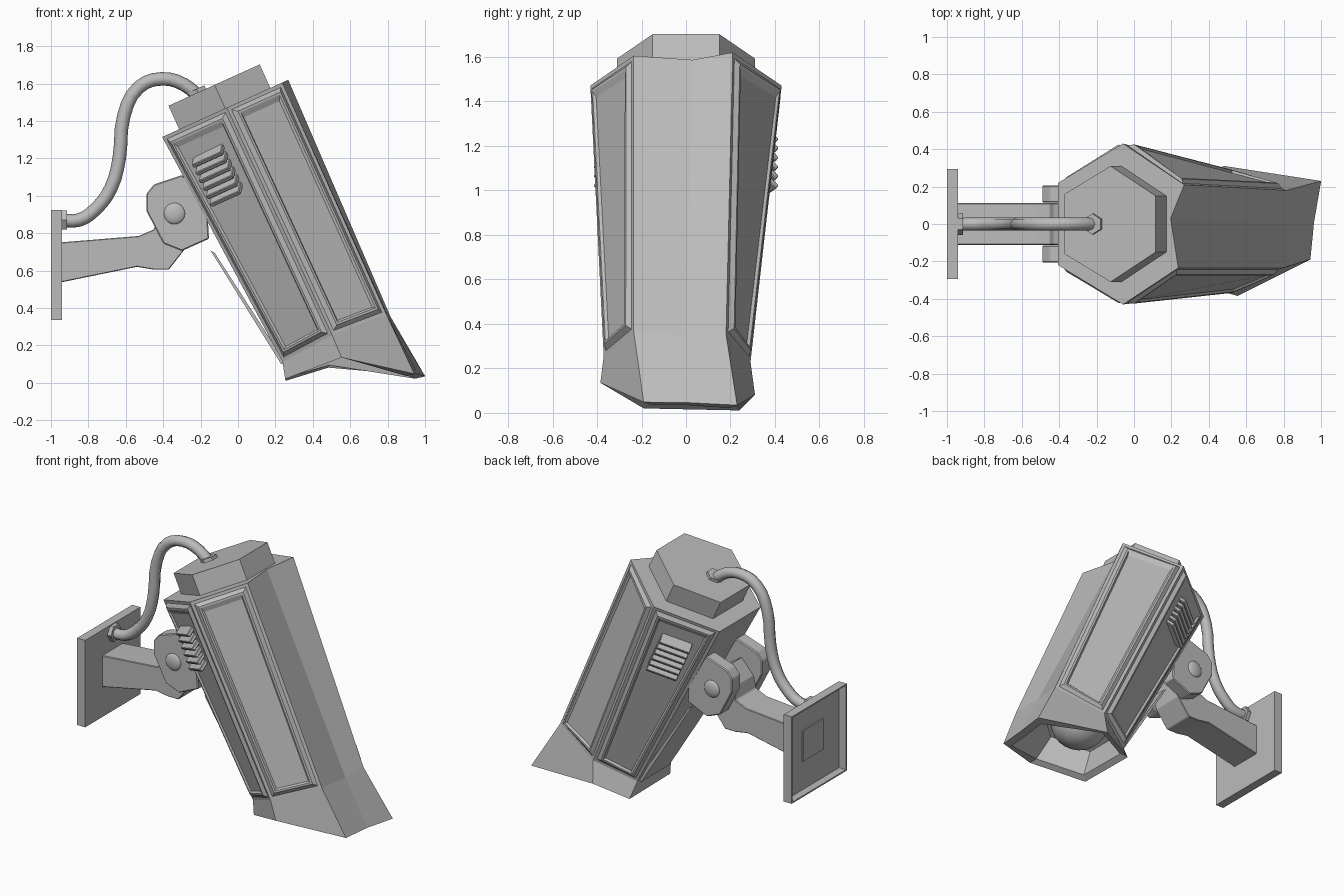
import bpy, bmesh, math
from mathutils import Matrix, Vector

old = bpy.data.objects.get("Cube")
if old:
    bpy.data.objects.remove(old, do_unlink=True)

GREY = (0.5, 0.5, 0.5, 1)
grey = bpy.data.materials.new("plain grey")
grey.diffuse_color = GREY
grey.use_nodes = True
grey.node_tree.nodes["Principled BSDF"].inputs["Base Color"].default_value = GREY

# Housing frame: local x runs forward along the lens axis, local z is the housing's top
HOUSING = Matrix.Translation((-0.0685, 0, 1.467)) @ Matrix.Rotation(math.radians(65.6), 4, 'Y')


def finish(name, bm, matrix=None, bevel=0, smooth=False):
    bmesh.ops.recalc_face_normals(bm, faces=bm.faces)
    mesh = bpy.data.meshes.new(name)
    bm.to_mesh(mesh)
    bm.free()
    mesh.materials.append(grey)
    obj = bpy.data.objects.new(name, mesh)
    bpy.context.collection.objects.link(obj)
    if matrix:
        obj.matrix_world = matrix
    if bevel:
        mod = obj.modifiers.new("edge bevel", 'BEVEL')
        mod.width = bevel
        mod.segments = 1
    if smooth:
        for p in mesh.polygons:
            p.use_smooth = True
    return obj


def loft(bm, rings):
    """Skin a list of rings; returns one list of faces per span."""
    rows = [[bm.verts.new(p) for p in ring] for ring in rings]
    n = len(rows[0])
    spans = []
    for a, b in zip(rows, rows[1:]):
        spans.append([bm.faces.new((a[i], a[(i + 1) % n], b[(i + 1) % n], b[i]))
                      for i in range(n)])
    bm.faces.new(rows[0])
    bm.faces.new(rows[-1])
    return spans


def prism(name, profile, y0, y1, matrix=None, bevel=0):
    """Extrude an x-z profile between two y values."""
    bm = bmesh.new()
    loft(bm, [[(x, y, z) for x, z in profile] for y in (y0, y1)])
    return finish(name, bm, matrix, bevel)


def box(name, size, matrix, bevel=0):
    bm = bmesh.new()
    bmesh.ops.create_cube(bm, size=1)
    bmesh.ops.scale(bm, vec=size, verts=bm.verts)
    return finish(name, bm, matrix, bevel)


def cylinder(name, matrix, radius, depth, sides):
    bm = bmesh.new()
    bmesh.ops.create_cone(bm, cap_ends=True, segments=sides, radius1=radius,
                          radius2=radius, depth=depth)
    return finish(name, bm, matrix)


def dome(name, matrix, radius, sides):
    bm = bmesh.new()
    bmesh.ops.create_uvsphere(bm, u_segments=sides, v_segments=sides // 2 + 2, radius=radius)
    return finish(name, bm, matrix, smooth=True)


# Housing: six-sided shell with a creased top, flaring into a pointed hollow visor
rear = [(0, .21, .37), (0, .43, .01), (0, .22, -.37),
        (0, -.22, -.37), (0, -.43, .01), (0, -.235, .335), (0, .03, .29)]
neck = [(1.38, .18, .345), (1.36, .29, .0), (1.36, .18, -.28),
        (1.36, -.18, -.28), (1.34, -.37, .02), (1.36, -.235, .33), (1.38, 0, .335)]
mouth = [(1.746, .23, .382), (1.49, .31, -.07), (1.46, .24, -.306),
         (1.45, -.19, -.306), (1.47, -.385, .017), (1.71, -.19, .335), (1.72, .01, .352)]
lip = [(d - .01, y * .86, u * .86) for d, y, u in mouth]
floor = [(1.27, y * .72, u * .72) for d, y, u in mouth]
bm = bmesh.new()
spans = loft(bm, [rear, neck, mouth, lip, floor])
bmesh.ops.recalc_face_normals(bm, faces=bm.faces)
# Raised panels on the four slanted sides, each with a shallow sunken field
panels = [spans[0][i] for i in (0, 1, 3, 4)]
for thickness, depth in ((.02, 0), (.022, .018), (.012, 0), (.01, -.012)):
    bmesh.ops.inset_individual(bm, faces=panels, thickness=thickness, depth=depth,
                               use_even_offset=True)
# Keep the panel ends clear of the rear edge
for f in panels:
    for v in f.verts:
        if v.co.x < .5:
            v.co.x += .02
finish("housing", bm, HOUSING)

# Lens dome
dome("lens", HOUSING @ Matrix.Translation((1.26, -.01, 0)), .19, 24)

# Rear cap
cap = [(.15, .265), (.31, 0), (.16, -.27), (-.16, -.27), (-.31, 0), (-.15, .265)]
bm = bmesh.new()
loft(bm, [[(d, y, u) for y, u in cap] for d in (.02, -.138)])
finish("rear_cap", bm, HOUSING)

# Underside rail
prism("underside_rail", [(.66, -.385), (1.37, -.292), (1.37, -.268), (.68, -.37)],
      -.15, .15, HOUSING)

# Louvre vents on the two lower sides
for side, label in ((1, "left"), (-1, "right")):
    across = Vector((0, -.5 * side, -.86)).normalized()
    out = Vector((0, .86 * side, -.5)).normalized()
    along = Vector((1, 0, 0))
    facing = Matrix((along, across, out)).transposed().to_4x4()
    tilt = Matrix.Rotation(math.radians(35), 4, 'Y')
    for i in range(6):
        pos = Vector((.19 + i * .046, .318 * side, -.175)) + out * .018
        box(f"vent_slat_{label}_{i + 1}", (.025, .2, .08),
            HOUSING @ Matrix.Translation(pos) @ facing @ tilt, bevel=.004)

# Wall plate with a deep hollow back
bm = bmesh.new()
bmesh.ops.create_cube(bm, size=1)
bmesh.ops.scale(bm, vec=(.06, .59, .59), verts=bm.verts)
bm.normal_update()
back = [f for f in bm.faces if f.normal.x < -.9]
bmesh.ops.inset_individual(bm, faces=back, thickness=.014, depth=0)
bmesh.ops.inset_individual(bm, faces=back, thickness=.001, depth=-.05)
finish("wall_plate", bm, Matrix.Translation((-.97, 0, .63)))

# Bracket arm with a raised knuckle; its end shows inside the hollow plate
arm = [(-.956, .535), (-.54, .62), (-.45, .605), (-.37, .605), (-.28, .72),
       (-.24, .93), (-.34, 1.0), (-.43, .9), (-.45, .82), (-.53, .785), (-.956, .75)]
prism("bracket_arm", arm, -.112, .112, bevel=.004)

# Hinge ears and domed pins, mirrored across the arm
ear = [(-.49, 1.01), (-.45, 1.06), (-.30, 1.11), (-.17, 1.02), (-.155, .77),
       (-.30, .705), (-.40, .745), (-.49, .92)]
for side, label in ((1, "left"), (-1, "right")):
    prism(f"hinge_ear_{label}", ear, .115 * side, .207 * side, bevel=.006)
    dome(f"hinge_pin_{label}",
         Matrix.Translation((-.34, .204 * side, .905)) @ Matrix.Diagonal((1, .4, 1, 1)), .058, 16)

# Cable from the wall plate to the rear cap
path = [(-.95, .87), (-.85, .87), (-.76, .93), (-.68, 1.04), (-.635, 1.2), (-.61, 1.43),
        (-.53, 1.58), (-.41, 1.625), (-.29, 1.595), (-.2, 1.52)]
curve = bpy.data.curves.new("cable", 'CURVE')
curve.dimensions = '3D'
curve.bevel_depth = .036
curve.bevel_resolution = 2
curve.resolution_u = 3
spline = curve.splines.new('BEZIER')
spline.bezier_points.add(len(path) - 1)
for point, (x, z) in zip(spline.bezier_points, path):
    point.co = (x, 0, z)
    point.handle_left_type = point.handle_right_type = 'AUTO'
curve.materials.append(grey)
cable = bpy.data.objects.new("cable", curve)
bpy.context.collection.objects.link(cable)
bpy.ops.object.select_all(action='DESELECT')
cable.select_set(True)
bpy.context.view_layer.objects.active = cable
bpy.ops.object.convert(target='MESH')
bpy.ops.object.shade_smooth_by_angle(angle=math.radians(50))

# Hexagonal cable nuts at both ends
quarter = Matrix.Rotation(math.radians(90), 4, 'Y')
cylinder("plate_nut", Matrix.Translation((-.928, 0, .87)) @ quarter, .058, .03, 6)
cylinder("cap_nut", Matrix.Translation((-.217, 0, 1.557)) @ HOUSING.to_3x3().to_4x4() @ quarter,
         .055, .03, 6)
